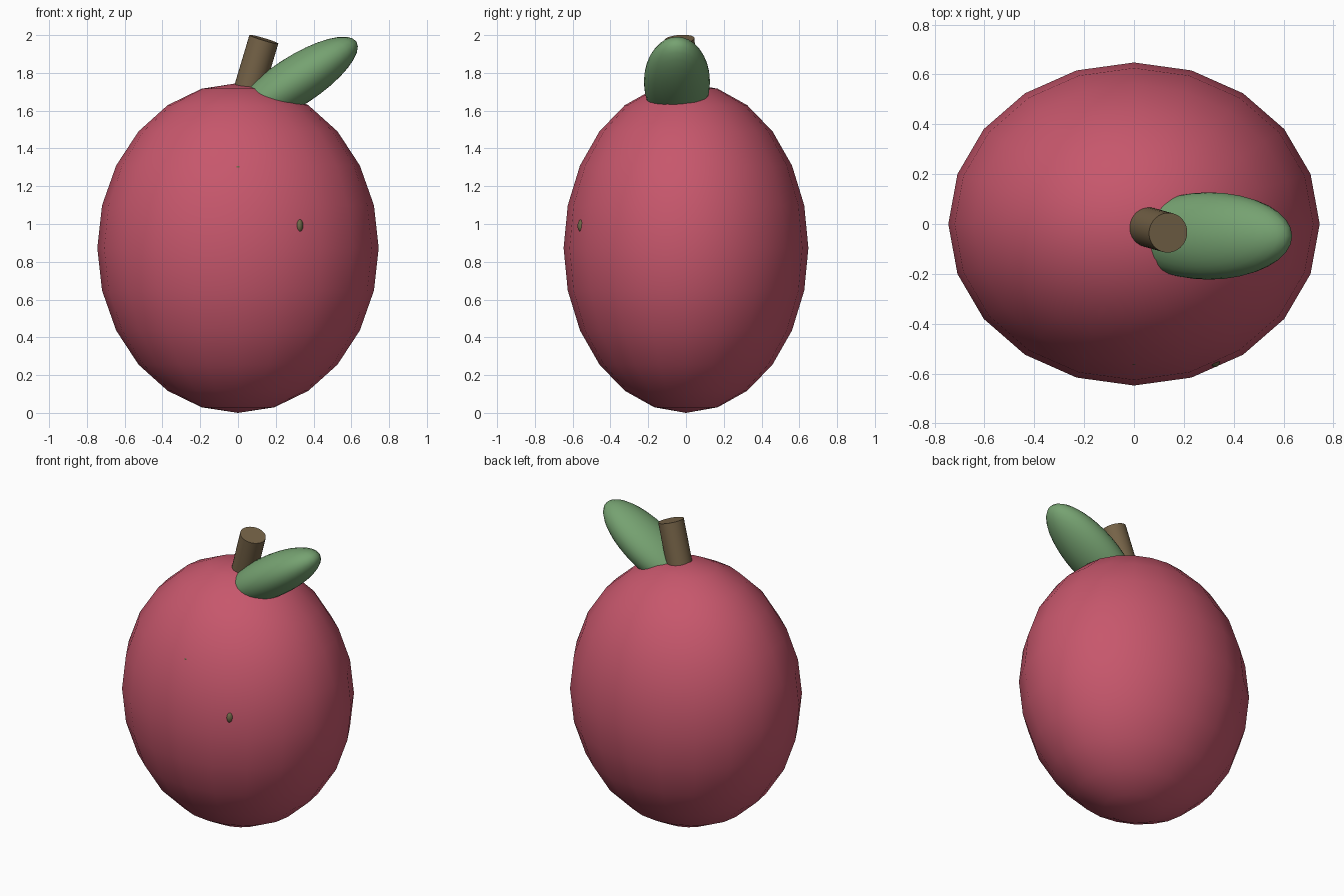
import bpy
import math
from mathutils import Vector

if "Cube" in bpy.data.objects:
    bpy.data.objects.remove(bpy.data.objects["Cube"], do_unlink=True)


def material(name, rgb):
    mat = bpy.data.materials.new(name)
    mat.use_nodes = True
    colour = (*rgb, 1)
    mat.diffuse_color = colour
    mat.node_tree.nodes["Principled BSDF"].inputs["Base Color"].default_value = colour
    return mat


RED = material("fruit_red", (0.57, 0.095, 0.15))
GREEN = material("leaf_green", (0.18, 0.36, 0.165))
BROWN = material("stem_brown", (0.18, 0.125, 0.064))
OLIVE = material("speck_olive", (0.16, 0.14, 0.065))


def finish(name, mat):
    obj = bpy.context.object
    obj.name = name
    obj.data.materials.append(mat)
    bpy.ops.object.transform_apply(location=False, rotation=False, scale=True)
    bpy.ops.object.shade_smooth_by_angle(angle=math.radians(40))
    return obj


def ellipsoid(name, mat, centre, radii, segments, rings, tilt=0):
    bpy.ops.mesh.primitive_uv_sphere_add(segments=segments, ring_count=rings,
                                         radius=1, location=centre,
                                         rotation=(0, -math.radians(tilt), 0))
    bpy.context.object.scale = radii
    return finish(name, mat)


def rod(name, mat, start, end, radius):
    a, b = Vector(start), Vector(end)
    bpy.ops.mesh.primitive_cylinder_add(vertices=32, radius=radius,
                                        depth=(b - a).length, location=(a + b) / 2)
    bpy.context.object.rotation_euler = (b - a).to_track_quat('Z', 'Y').to_euler()
    return finish(name, mat)


# Fruit body
ellipsoid("fruit_body", RED, (0, 0, 0.873), (0.745, 0.648, 0.873), 20, 12)

# Leaning stem, rooted inside the fruit
rod("stem", BROWN, (0.03, -0.005, 1.62), (0.137, -0.035, 1.978), 0.08)

# Plump leaf, rising towards the left side
ellipsoid("leaf", GREEN, (0.3, -0.048, 1.753), (0.39, 0.175, 0.13), 32, 16, tilt=33)

# Small specks just breaking the front skin
ellipsoid("side_speck", OLIVE, (0.325, -0.54, 0.99), (0.022, 0.035, 0.04), 16, 8)
ellipsoid("upper_speck", OLIVE, (0, -0.545, 1.3), (0.02, 0.02, 0.015), 16, 8)
